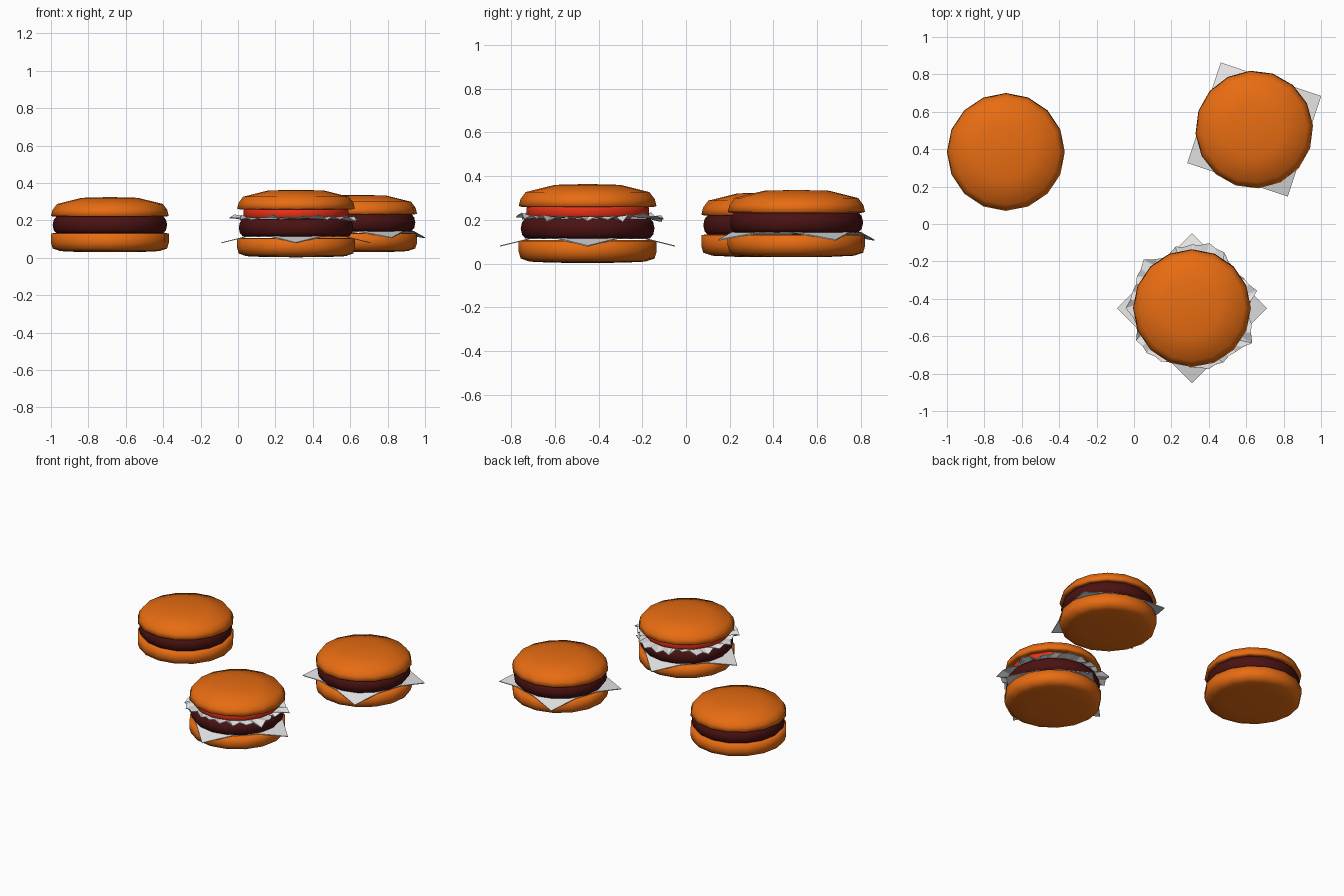
import bpy
import bmesh
import random
from math import sin, cos, pi, radians
from mathutils import Matrix

cube = bpy.data.objects.get("Cube")
if cube:
    bpy.data.objects.remove(cube, do_unlink=True)

random.seed(4)
SIDES = 16


def material(name, rgb):
    mat = bpy.data.materials.new(name)
    mat.use_nodes = True
    color = (*rgb, 1.0)
    mat.diffuse_color = color
    mat.node_tree.nodes["Principled BSDF"].inputs["Base Color"].default_value = color
    return mat


BREAD = material("bread orange", (0.8, 0.15, 0.006))
MEAT = material("meat brown", (0.07, 0.006, 0.006))
PALE = material("pale grey", (0.8, 0.8, 0.8))
RED = material("tomato red", (0.8, 0.03, 0.008))


def finish(name, bm, mat, place, smooth):
    """Turn a bmesh into a placed object."""
    bmesh.ops.recalc_face_normals(bm, faces=bm.faces)
    for face in bm.faces:
        face.smooth = smooth
    mesh = bpy.data.meshes.new(name)
    bm.to_mesh(mesh)
    bm.free()
    mesh.materials.append(mat)
    obj = bpy.data.objects.new(name, mesh)
    bpy.context.collection.objects.link(obj)
    obj.matrix_world = place
    return obj


def lathe(name, profile, mat, place):
    """Round part from (radius, height) pairs, closed at both ends."""
    bm = bmesh.new()
    rings = []
    for r, z in profile:
        if r == 0:
            rings.append([bm.verts.new((0, 0, z))] * SIDES)
        else:
            rings.append([bm.verts.new((r * cos(2 * pi * i / SIDES),
                                        r * sin(2 * pi * i / SIDES), z))
                          for i in range(SIDES)])
    for low, high in zip(rings, rings[1:]):
        for i in range(SIDES):
            j = (i + 1) % SIDES
            corners = dict.fromkeys((low[i], low[j], high[j], high[i]))
            bm.faces.new(list(corners))
    return finish(name, bm, mat, place, True)


def sheet(name, bm, place, thickness):
    """Thin flat-shaded slice."""
    obj = finish(name, bm, PALE, place, False)
    mod = obj.modifiers.new("thickness", "SOLIDIFY")
    mod.thickness = thickness
    mod.offset = 0
    return obj


def cheese_slice(name, place):
    """Square slice whose four corners fold down."""
    bm = bmesh.new()
    tip, fold = 0.4, 0.26
    rim, corners = [], []
    for k in range(4):
        turn = Matrix.Rotation(k * pi / 2, 3, "Z")
        a, tip_vert, b = [bm.verts.new(p) for p in
                          ((fold, fold - tip, 0), (tip, 0, -0.035), (fold, tip - fold, 0))]
        for v in (a, tip_vert, b):
            v.co = turn @ v.co
        corners.append((a, tip_vert, b))
        rim += [a, b]
    bm.faces.new(rim)
    for corner in corners:
        bm.faces.new(corner)
    return sheet(name, bm, place, 0.005)


def lettuce_leaf(name, place):
    """Ragged leaf with a crinkled edge."""
    reach = [0.30, 0.36, 0.32, 0.31, 0.345, 0.36, 0.34, 0.34, 0.31, 0.367, 0.34, 0.33,
             0.355, 0.31, 0.345, 0.34, 0.33, 0.31, 0.32, 0.338, 0.335, 0.33, 0.372, 0.33]
    count = 2 * len(reach)
    bm = bmesh.new()
    inner, outer = [], []
    for i in range(count):
        a = 2 * pi * i / count
        here, after = reach[i // 2], reach[(i // 2 + 1) % len(reach)]
        r = here if i % 2 == 0 else (here + after) / 2 - 0.01
        lift = random.uniform(0, 0.022) if i % 2 else random.uniform(-0.024, 0.005)
        inner.append(bm.verts.new((0.265 * cos(a), 0.265 * sin(a), 0)))
        outer.append(bm.verts.new((r * cos(a), r * sin(a), lift)))
    bm.faces.new(inner)
    for i in range(count):
        j = (i + 1) % count
        bm.faces.new((inner[i], outer[i], outer[j]))
        bm.faces.new((inner[i], outer[j], inner[j]))
    return sheet(name, bm, place, 0.004)


BOTTOM_BUN = [(0, 0), (0.16, 0.001), (0.265, 0.006), (0.306, 0.02),
              (0.315, 0.05), (0.315, 0.1), (0.29, 0.104), (0, 0.104)]
PATTY = [(0, 0), (0.285, 0), (0.3, 0.018), (0.306, 0.046),
         (0.3, 0.074), (0.285, 0.092), (0, 0.092)]
TOP_BUN = [(0, 0), (0.3, 0), (0.315, 0.004), (0.307, 0.036),
           (0.283, 0.068), (0.15, 0.101), (0, 0.105)]
TOMATO = [(0, 0), (0.275, 0), (0.28, 0.006), (0.28, 0.042), (0.275, 0.047), (0, 0.047)]


def burger(kind, x, y, turn, base, patty, top, cheese=None, cheese_turn=0, salad=None):
    """Stack one burger; heights are given per layer."""
    def at(z, extra=0):
        return (Matrix.Translation((x, y, z))
                @ Matrix.Rotation(radians(turn + extra), 4, "Z"))

    lathe(kind + "_bottom_bun", BOTTOM_BUN, BREAD, at(base))
    lathe(kind + "_patty", PATTY, MEAT, at(patty))
    lathe(kind + "_top_bun", TOP_BUN, BREAD, at(top))
    if cheese:
        cheese_slice(kind + "_cheese", at(cheese, cheese_turn))
    if salad:
        lettuce_leaf(kind + "_lettuce", at(salad))
        lathe(kind + "_tomato", TOMATO, RED, at(salad + 0.002))


burger("plain", -0.685, 0.385, 0, 0.03, 0.13, 0.22)
burger("cheese", 0.643, 0.505, -18.4, 0.03, 0.142, 0.232, cheese=0.142, cheese_turn=45)
burger("deluxe", 0.31, -0.45, 0, 0.003, 0.115, 0.259, cheese=0.115, salad=0.212)
